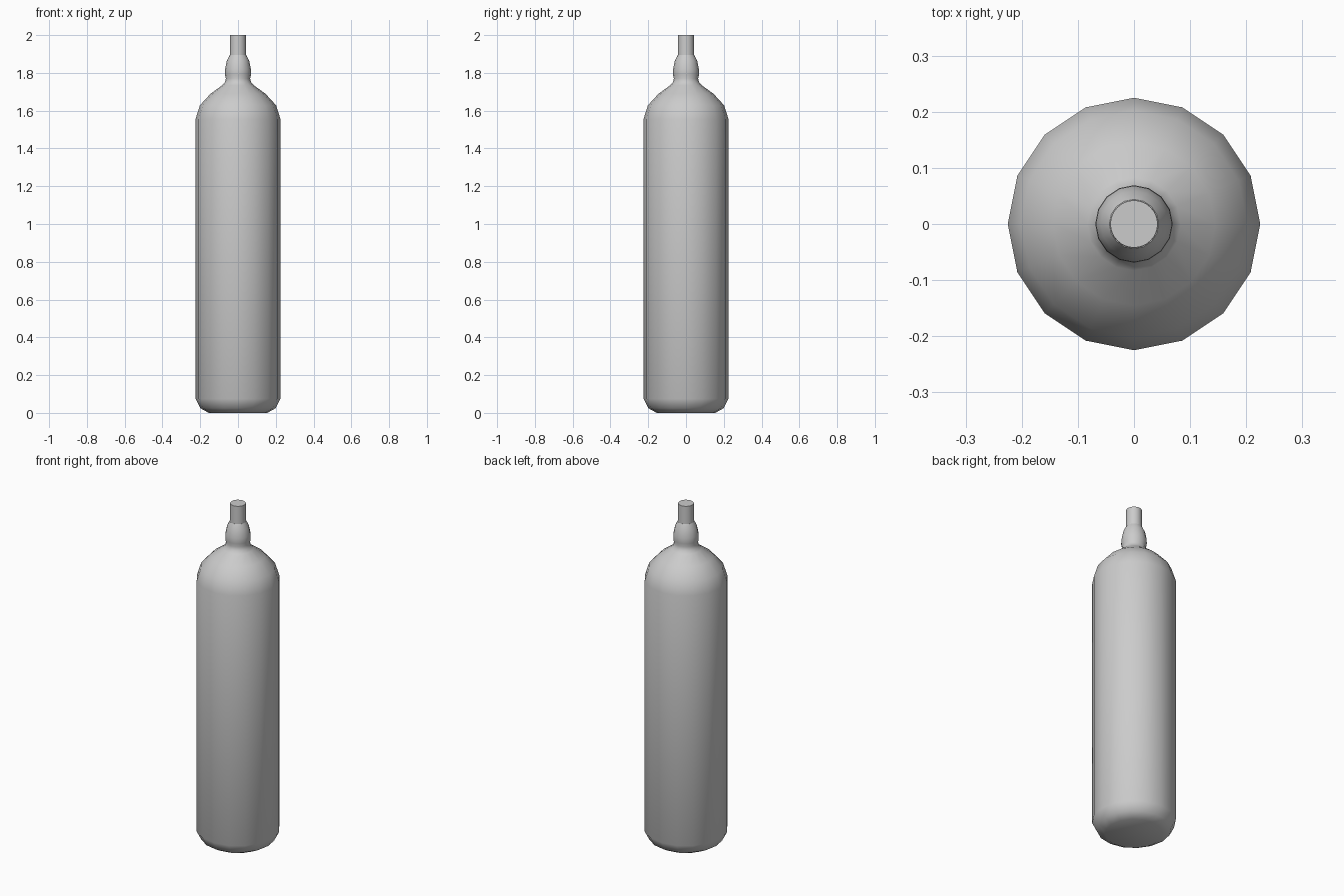
import bpy, bmesh, math

if "Cube" in bpy.data.objects:
    bpy.data.objects.remove(bpy.data.objects["Cube"])


def lathe(name, profile, sides, angle):
    """Revolve (radius, z) points around z and cap both ends."""
    bm = bmesh.new()
    rings = []
    for r, z in profile:
        rings.append([bm.verts.new((r * math.cos(2 * math.pi * i / sides),
                                    r * math.sin(2 * math.pi * i / sides), z))
                      for i in range(sides)])
    for low, high in zip(rings, rings[1:]):
        for i in range(sides):
            j = (i + 1) % sides
            bm.faces.new((low[i], low[j], high[j], high[i]))
    bm.faces.new(rings[0][::-1])
    bm.faces.new(rings[-1])
    mesh = bpy.data.meshes.new(name)
    bm.to_mesh(mesh)
    bm.free()
    obj = bpy.data.objects.new(name, mesh)
    bpy.context.collection.objects.link(obj)
    bpy.ops.object.select_all(action='DESELECT')
    obj.select_set(True)
    bpy.context.view_layer.objects.active = obj
    bpy.ops.object.shade_smooth_by_angle(angle=math.radians(angle))
    return obj


# Tank with rounded base, domed shoulder, pinched neck and bulging collar
lathe("tank_body", [
    (0.155, 0), (0.2, 0.025), (0.225, 0.075),
    (0.225, 1.555), (0.202, 1.628), (0.145, 1.69), (0.083, 1.735),
    (0.07, 1.75), (0.064, 1.77), (0.069, 1.79), (0.068, 1.82),
    (0.059, 1.865), (0.044, 1.895)], 16, 60)

# Straight valve stem
lathe("valve_stem", [(0.043, 1.87), (0.042, 2.0)], 32, 40)
